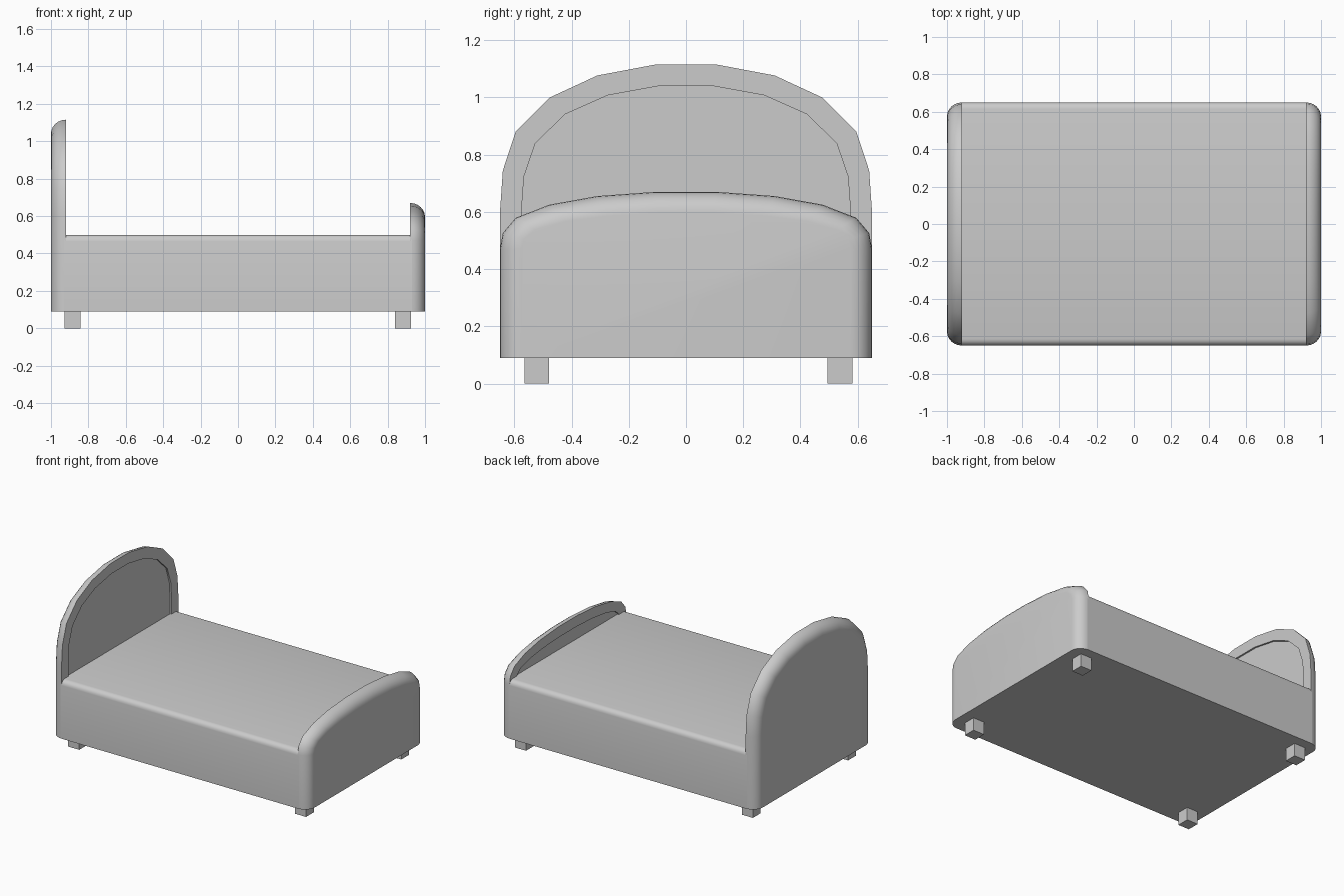
import bpy, bmesh, math

if "Cube" in bpy.data.objects:
    bpy.data.objects.remove(bpy.data.objects["Cube"])

W, FLOOR = 0.65, 0.09          # half width, underside height
T, R, RECESS = 0.08, 0.075, 0.012  # board thickness, rounding inset, panel recess


def finish(name, bm):
    bmesh.ops.recalc_face_normals(bm, faces=bm.faces[:])
    me = bpy.data.meshes.new(name)
    bm.to_mesh(me)
    bm.free()
    ob = bpy.data.objects.new(name, me)
    bpy.context.collection.objects.link(ob)
    bpy.ops.object.select_all(action='DESELECT')
    ob.select_set(True)
    bpy.context.view_layer.objects.active = ob
    bpy.ops.object.shade_smooth_by_angle(angle=math.radians(35))
    return ob


def loft(name, rings):
    bm = bmesh.new()
    loops = [[bm.verts.new(p) for p in ring] for ring in rings]
    n = len(loops[0])
    for a, b in zip(loops, loops[1:]):
        for i in range(n):
            j = (i + 1) % n
            bm.faces.new((a[i], a[j], b[j], b[i]))
    bm.faces.new(loops[0])
    bm.faces.new(loops[-1])
    return finish(name, bm)


def board(name, side, spring, rise):
    # arch: straight sides up to the spring line, then a faceted half ellipse
    arch = [(0.65, 0.0), (0.64, 0.28), (0.595, 0.545), (0.477, 0.775),
            (0.31, 0.925), (0.105, 1.0)]

    def ring(t, inset):
        k = 1 - inset / W
        half = [(W * k, FLOOR)] + [(y * k, spring + h * (rise - inset)) for y, h in arch]
        pts = half + [(-y, z) for y, z in reversed(half)]
        return [(side * (1 - t), y, z) for y, z in pts]

    steps = [(T - RECESS, R), (T, R)]      # recessed inner panel, rim
    for i in range(7):                     # rounded outer edge
        a = math.radians(15 * i)
        steps.append((T * (1 - math.sin(a)), R * (1 - math.cos(a))))
    return loft(name, [ring(t, d) for t, d in steps])


# Headboard and footboard
board("headboard", -1, 0.60, 0.515)
board("footboard", 1, 0.47, 0.20)

# Mattress and base block with rounded long top edges
r, top = 0.035, 0.50
half = [(W, FLOOR)]
for i in range(5):
    a = math.radians(22.5 * i)
    half.append((W - r + r * math.cos(a), top - r + r * math.sin(a)))
section = half + [(-y, z) for y, z in reversed(half)]
loft("bed_body", [[(x, y, z) for y, z in section] for x in (-0.93, 0.93)])

# Feet
for end, x in (("head", -0.885), ("foot", 0.883)):
    for side, y in (("front", -0.522), ("back", 0.538)):
        bpy.ops.mesh.primitive_cube_add(size=1, location=(x, y, 0.05))
        leg = bpy.context.object
        leg.name = f"{end}_{side}_leg"
        leg.scale = (0.086, 0.086, 0.10)
